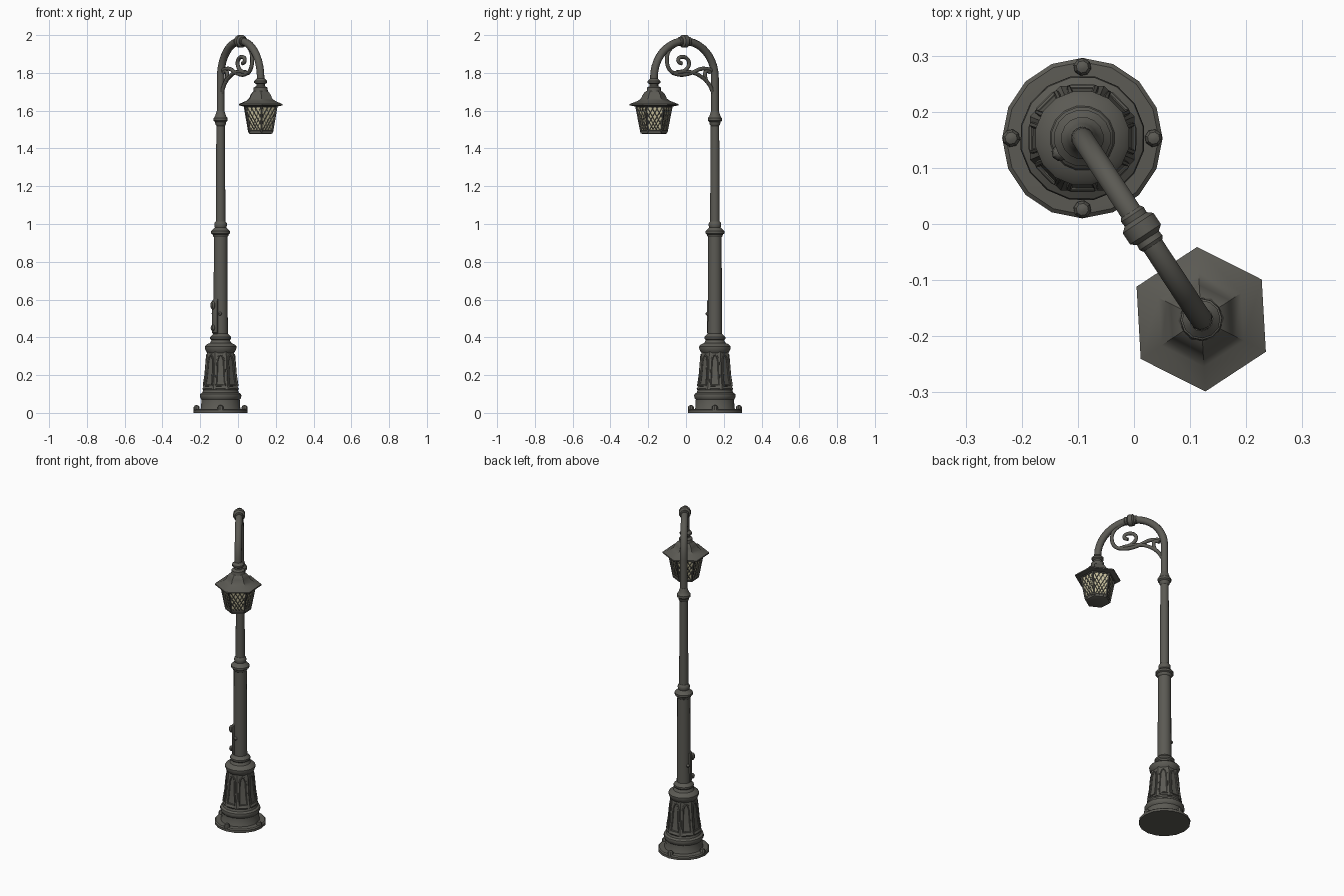
import bpy, bmesh, math
from mathutils import Matrix, Vector
from math import sin, cos, pi, radians

if "Cube" in bpy.data.objects:
    bpy.data.objects.remove(bpy.data.objects["Cube"])

# Everything is built in a local frame: pole at the origin, arm along +x
ANG = math.atan2(-0.323, 0.212)
ARM = 0.386
PLACE = Matrix.Translation((-0.092, 0.153, 0)) @ Matrix.Rotation(ANG, 4, 'Z')


def material(name, col):
    m = bpy.data.materials.new(name)
    m.diffuse_color = (*col, 1)
    m.use_nodes = True
    m.node_tree.nodes["Principled BSDF"].inputs["Base Color"].default_value = m.diffuse_color
    return m


IRON = material("dark_iron", (0.105, 0.102, 0.088))
GLASS = material("warm_glass", (0.62, 0.57, 0.36))


def add(name, mesh, mat=IRON, angle=35):
    mesh.materials.clear()
    mesh.materials.append(mat)
    ob = bpy.data.objects.new(name, mesh)
    bpy.context.collection.objects.link(ob)
    ob.matrix_world = PLACE
    bpy.ops.object.select_all(action='DESELECT')
    ob.select_set(True)
    bpy.context.view_layer.objects.active = ob
    bpy.ops.object.shade_smooth_by_angle(angle=radians(angle))
    return ob


def finish(bm, name, mat=IRON, angle=35):
    bmesh.ops.recalc_face_normals(bm, faces=bm.faces)
    me = bpy.data.meshes.new(name)
    bm.to_mesh(me)
    bm.free()
    return add(name, me, mat, angle)


def lathe_bm(bm, prof, n, mat=Matrix(), start=0.0):
    rings = [[bm.verts.new(mat @ Vector((r * cos(start + 2 * pi * i / n), r * sin(start + 2 * pi * i / n), z)))
              for i in range(n)] for r, z in prof]
    sides = [bm.faces.new((a[i], a[(i + 1) % n], b[(i + 1) % n], b[i]))
             for a, b in zip(rings, rings[1:]) for i in range(n)]
    bm.faces.new(rings[0][::-1])
    bm.faces.new(rings[-1])
    return sides


def lathe(name, prof, n=16, x=0.0, mat=IRON, start=0.0, angle=35):
    bm = bmesh.new()
    lathe_bm(bm, prof, n, Matrix.Translation((x, 0, 0)), start)
    return finish(bm, name, mat, angle)


def tubes(name, paths, r, smooth=True, res=2, taper=None):
    cu = bpy.data.curves.new(name, 'CURVE')
    cu.dimensions = '3D'
    cu.bevel_depth, cu.bevel_resolution, cu.use_fill_caps = r, res, True
    for path in paths:
        sp = cu.splines.new('NURBS' if smooth else 'POLY')
        sp.points.add(len(path) - 1)
        for i, (p, co) in enumerate(zip(sp.points, path)):
            p.co = (*co, 1)
            p.radius = taper(i / (len(path) - 1)) if taper else 1
        if smooth:
            sp.order_u, sp.use_endpoint_u, sp.resolution_u = 3, True, 5
    tmp = bpy.data.objects.new("tmp", cu)
    bpy.context.collection.objects.link(tmp)
    me = bpy.data.meshes.new_from_object(tmp)
    bpy.data.objects.remove(tmp)
    return add(name, me, IRON, 50)


# Ground plate with four bolts
lathe("base_plate", [(0.143, 0), (0.143, 0.014), (0.136, 0.02), (0.10, 0.022)], 16, start=-ANG)
bm = bmesh.new()
for k in range(4):
    a = k * pi / 2 - ANG
    lathe_bm(bm, [(0.016, 0.01), (0.016, 0.03), (0.011, 0.038), (0.004, 0.041)], 8,
             Matrix.Translation((0.127 * cos(a), 0.127 * sin(a), 0)))
finish(bm, "plate_bolts")

# Stepped plinth
lathe("plinth", [(0.112, 0.015), (0.106, 0.025), (0.103, 0.07), (0.109, 0.078), (0.112, 0.09), (0.110, 0.10),
                 (0.098, 0.108), (0.094, 0.12), (0.098, 0.128), (0.092, 0.138)])

# Eight sided pedestal with sunken arched panels
bm = bmesh.new()
S8 = pi / 8 - ANG
sides = lathe_bm(bm, [(0.101, 0.125), (0.089, 0.18), (0.076, 0.325)], 8, start=S8)
finish(bm, "pedestal", angle=25)
arches = []
for k in range(8):
    a = S8 + pi / 8 + k * pi / 4
    path = []
    for u, z in [(-.024, .145), (-.021, .2), (-.018, .275), (-.011, .298), (0, .307),
                 (.011, .298), (.018, .275), (.021, .2), (.024, .145), (-.024, .145)]:
        d = (0.101 - (z - .125) * .22 if z < .18 else 0.089 - (z - .18) * .09) * cos(pi / 8)
        path.append((d * cos(a) - u * sin(a), d * sin(a) + u * cos(a), z))
    arches.append(path)
tubes("panel_arches", arches, 0.0055, False, 1)

# Pedestal cap, lower shaft, upper shaft with their rings
lathe("pedestal_cap", [(0.070, 0.315), (0.078, 0.325), (0.085, 0.342), (0.085, 0.352), (0.076, 0.362), (0.058, 0.37),
                       (0.050, 0.385), (0.056, 0.392), (0.056, 0.402), (0.046, 0.412), (0.038, 0.42)])
lathe("lower_shaft", [(0.039, 0.40), (0.036, 0.93), (0.041, 0.936), (0.043, 0.945), (0.051, 0.95), (0.051, 0.962),
                      (0.040, 0.972), (0.031, 0.982), (0.034, 0.992), (0.033, 1.005), (0.025, 1.015)])
lathe("upper_shaft", [(0.026, 1.0), (0.023, 1.52), (0.028, 1.527), (0.030, 1.54), (0.038, 1.547), (0.038, 1.56),
                      (0.030, 1.57), (0.026, 1.582), (0.020, 1.60)])

# Service hatch wrapped around the lower shaft, with knobs
bm = bmesh.new()
rows = []
for z, r in [(0.415, 0.036), (0.425, 0.046), (0.59, 0.046), (0.605, 0.036)]:
    w = radians(32)
    rows.append([bm.verts.new((rr * cos(-pi / 2 + t), rr * sin(-pi / 2 + t), z))
                 for rr, t in [(0.034, -w * 1.15)] + [(r, w * (i / 3 - 1)) for i in range(7)] + [(0.034, w * 1.15)]])
for p, q in zip(rows, rows[1:]):
    for i in range(8):
        bm.faces.new((p[i], p[i + 1], q[i + 1], q[i]))
for d, z, s in [(-90, 0.57, 1.5), (-90, 0.45, 1.3), (-38, 0.525, 1), (-142, 0.525, 1)]:
    a = radians(d)
    off = 0.048 if d == -90 else 0.040
    bmesh.ops.create_uvsphere(bm, u_segments=8, v_segments=6, radius=0.010 * s,
                              matrix=Matrix.Translation((off * cos(a), off * sin(a), z)) @ Matrix.Diagonal((1, 1, s, 1)))
finish(bm, "service_hatch")

# Swan neck arm and collar
CZ, R = 1.775, ARM / 2
arc = [(R - R * cos(pi * i / 20), 0, CZ + R * sin(pi * i / 20)) for i in range(21)]
tubes("arched_arm", [[(0, 0, 1.58)] + arc + [(ARM, 0, 1.74)]], 0.0205, False, 3)
bm = bmesh.new()
lathe_bm(bm, [(0.021, -0.036), (0.025, -0.03), (0.024, -0.02), (0.034, -0.012), (0.034, 0.012),
              (0.024, 0.02), (0.025, 0.03), (0.021, 0.036)], 12,
         Matrix.Translation((R, 0, 1.967)) @ Matrix.Rotation(pi / 2, 4, 'Y'), pi / 12)
finish(bm, "arm_collar")

# Scrolled bracket
scroll = lambda pts: [(x, 0, z) for x, z in pts]
tubes("bracket_scrolls", [
    scroll([(.21, 1.96), (.27, 1.945), (.31, 1.89), (.295, 1.81), (.22, 1.785), (.14, 1.80), (.08, 1.83), (.02, 1.815)]),
    scroll([(.01, 1.69), (.03, 1.74), (.09, 1.785), (.16, 1.81), (.24, 1.805)]),
    scroll([(.05, 1.75), (.07, 1.79), (.05, 1.82), (.03, 1.80)]),
    scroll([(.27, 1.80), (.20, 1.80), (.155, 1.845), (.18, 1.885), (.23, 1.885), (.235, 1.855), (.21, 1.85)]),
], 0.0105)

# Lantern neck and six sided roof
lathe("lantern_neck", [(0.021, 1.77), (0.026, 1.765), (0.034, 1.757), (0.034, 1.747), (0.023, 1.74), (0.023, 1.73),
                       (0.037, 1.722), (0.038, 1.705), (0.045, 1.69)], 12, ARM)
S6 = pi / 6
lathe("lantern_roof", [(0.038, 1.705), (0.050, 1.697), (0.061, 1.682), (0.068, 1.665), (0.085, 1.652), (0.129, 1.635),
                       (0.129, 1.628), (0.10, 1.622)], 6, ARM, start=S6)

# Glass body, bottom tray
RT, RB, ZT, ZB = 0.094, 0.066, 1.63, 1.485
lathe("lantern_glass", [(RT, ZT), (RB, ZB)], 6, ARM, GLASS, S6)
lathe("lantern_tray", [(0.072, 1.496), (0.070, 1.480), (0.060, 1.476)], 6, ARM, start=S6)

# Corner bars, rails and crossed lattice on every pane


def pane(k, u, v):
    r = RB + (RT - RB) * v + 0.001
    c = [Vector((r * cos(S6 + j * pi / 3), r * sin(S6 + j * pi / 3), 0)) for j in (k, k + 1)]
    p = c[0].lerp(c[1], u)
    return (ARM + p.x, p.y, ZB + (ZT - ZB) * v)


tubes("lantern_frame", [[pane(k, 0, 0), pane(k, 0, 1)] for k in range(6)]
      + [[pane(k, 0, v), pane(k, 1, v)] for k in range(6) for v in (0.06, 0.95)], 0.006, False, 1)
lattice = []
for k in range(6):
    for flip in (0, 1):
        for a, b in [((0, 0), (1, 1)), ((0, .5), (.5, 1)), ((.5, 0), (1, .5)), ((0, .25), (.75, 1)), ((.25, 0), (1, .75))]:
            q = [(1 - u if flip else u, v) for u, v in (a, b)]
            lattice.append([pane(k, *q[0]), pane(k, *q[1])])
tubes("pane_lattice", lattice, 0.0026, False, 0)
